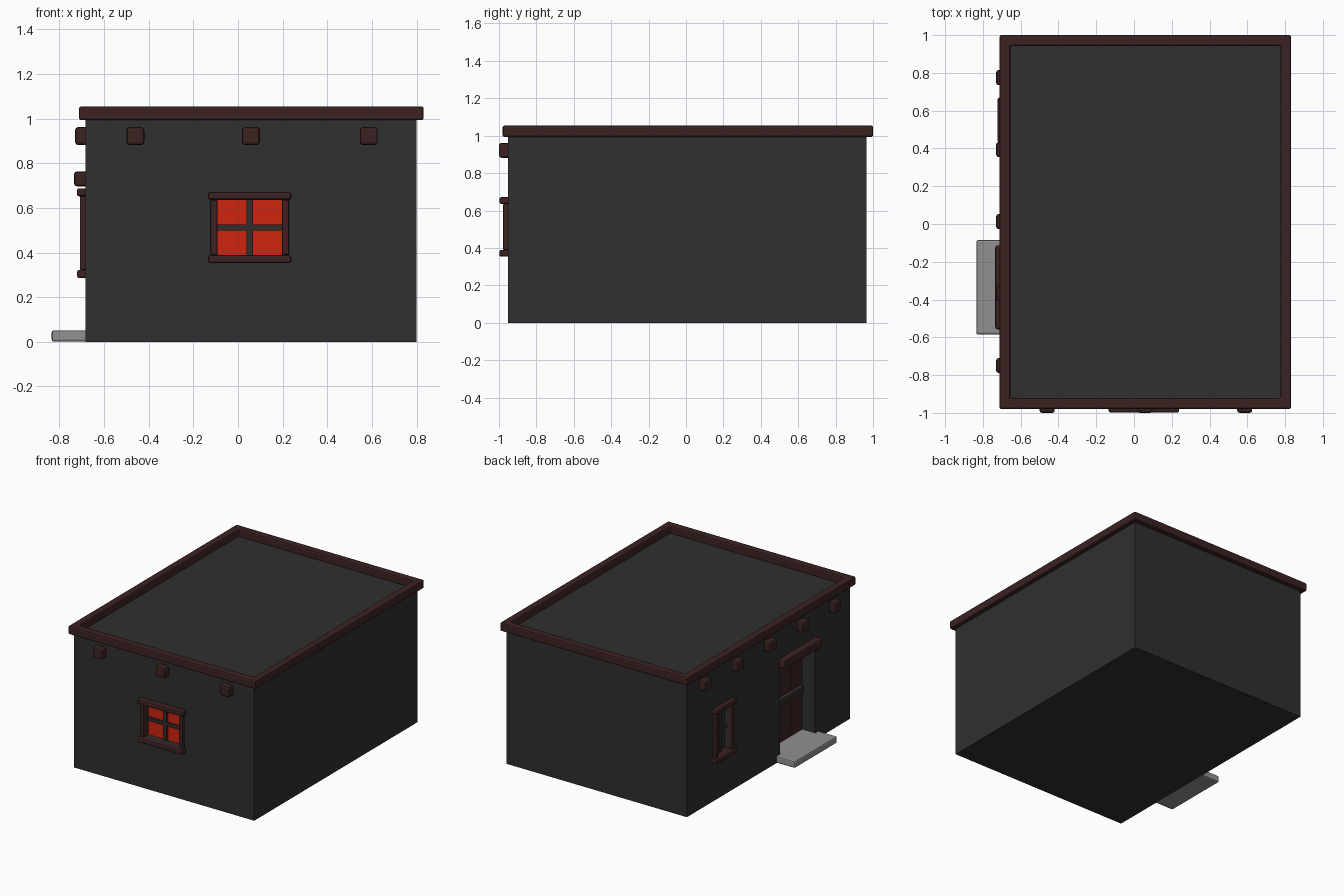
import bpy, bmesh
from mathutils import Vector

if "Cube" in bpy.data.objects:
    bpy.data.objects.remove(bpy.data.objects["Cube"], do_unlink=True)


def material(name, rgb):
    m = bpy.data.materials.new(name)
    m.use_nodes = True
    m.diffuse_color = (*rgb, 1)
    bsdf = next(n for n in m.node_tree.nodes if n.type == 'BSDF_PRINCIPLED')
    bsdf.inputs["Base Color"].default_value = (*rgb, 1)
    return m


WALL = material("charcoal wall", (0.029, 0.029, 0.029))
WOOD = material("dark red wood", (0.045, 0.016, 0.016))
GLASS = material("glowing red glass", (0.62, 0.018, 0.005))
IRON = material("dark iron", (0.032, 0.027, 0.025))
STONE = material("grey stone", (0.28, 0.28, 0.28))


def finish(name, bm, mat, bevel=0):
    bmesh.ops.recalc_face_normals(bm, faces=bm.faces)
    mesh = bpy.data.meshes.new(name)
    bm.to_mesh(mesh)
    bm.free()
    mesh.materials.append(mat)
    ob = bpy.data.objects.new(name, mesh)
    bpy.context.collection.objects.link(ob)
    if bevel:
        mod = ob.modifiers.new("bevel", 'BEVEL')
        mod.width = bevel
        mod.segments = 2
    return ob


def box(name, x, y, z, mat, bevel=0):
    """Box from (min, max) pairs along each axis."""
    bm = bmesh.new()
    bmesh.ops.create_cube(bm, size=1)
    for v in bm.verts:
        v.co = Vector([(r[0] + r[1]) / 2 + c * (r[1] - r[0])
                       for r, c in zip((x, y, z), v.co)])
    return finish(name, bm, mat, bevel)


def cut(target, x, y, z):
    cutter = box("cutter", x, y, z, WALL)
    cutter.hide_render = True
    mod = target.modifiers.new("cut", 'BOOLEAN')
    mod.object = cutter
    mod.solver = 'EXACT'
    bpy.context.view_layer.objects.active = target
    bpy.ops.object.modifier_apply(modifier=mod.name)
    bpy.data.objects.remove(cutter, do_unlink=True)


# Wall planes
X0, X1, Y0, Y1, TOP = -0.683, 0.80, -0.952, 0.965, 1.0
DOOR_Y = (-0.54, -0.13)
DOOR_X = X0 + 0.125

walls = box("walls", (X0, X1), (Y0, Y1), (0, TOP), WALL)
cut(walls, (X0 - 0.1, DOOR_X), DOOR_Y, (0.01, 0.71))


# Raised roof rim: a rectangular ring
def rim(name, outer, inner, z0, z1):
    bm = bmesh.new()

    def loop(r, z):
        return [bm.verts.new((x, y, z)) for x, y in
                ((r[0], r[2]), (r[1], r[2]), (r[1], r[3]), (r[0], r[3]))]
    loops = [loop(outer, z0), loop(outer, z1), loop(inner, z1), loop(inner, z0)]
    for a, b in zip(loops, loops[1:] + loops[:1]):
        for i in range(4):
            j = (i + 1) % 4
            bm.faces.new((a[i], a[j], b[j], b[i]))
    return finish(name, bm, WOOD, 0.01)


rim("roof_rim", (-0.712, 0.832, -0.98, 1.0), (-0.655, 0.775, -0.922, 0.943),
    0.993, 1.055)

# Projecting roof beam ends
for i, x in enumerate((-0.46, 0.058, 0.586)):
    box(f"front_beam_{i}", (x - 0.04, x + 0.04), (-1.0, Y0 + 0.05),
        (0.882, 0.962), WOOD, 0.013)
for i in range(5):
    y = 0.775 - i * 0.381
    box(f"side_beam_{i}", (-0.73, X0 + 0.05), (y - 0.04, y + 0.04),
        (0.882, 0.962), WOOD, 0.013)


def window(name, side, a, z, glass):
    """Framed window; a is its span along the wall, depth is measured outward."""
    def part(label, span, depth, height, mat, bevel=0):
        if side == 'front':
            x, y = span, (Y0 - depth[1], Y0 - depth[0])
        else:
            x, y = (X0 - depth[1], X0 - depth[0]), span
        return x, y, height, (f"{name}_{label}", mat, bevel)

    def add(*args):
        x, y, height, (label, mat, bevel) = part(*args)
        box(label, x, y, height, mat, bevel)

    a0, a1 = a
    z0, z1 = z
    j, r = 0.042, 0.036
    cut(walls, *part("hole", (a0 + j, a1 - j), (-0.04, 0.1),
                     (z0 + r, z1 - r), WALL)[:3])
    out = 0.046 if side == 'front' else 0.039
    add("lintel", a, (-0.04, out), (z1 - r, z1), WOOD, 0.01)
    add("sill", a, (-0.04, out), (z0, z0 + r), WOOD, 0.01)
    for n, s in (("left_jamb", a0 + 0.011), ("right_jamb", a1 - j)):
        add(n, (s, s + j - 0.011), (-0.04, 0.026), (z0 + r, z1 - r), WOOD, 0.006)
    add("glass", (a0 + j, a1 - j), (-0.045, -0.034), (z0 + r, z1 - r), glass)
    mid, mz = (a0 + a1) / 2, (z0 + z1) / 2
    add("upright_bar", (mid - 0.015, mid + 0.015), (-0.04, -0.016),
        (z0 + r, z1 - r), IRON)
    add("cross_bar", (a0 + j, a1 - j), (-0.04, -0.018),
        (mz - 0.013, mz + 0.013), IRON)


window("front_window", 'front', (-0.134, 0.239), (0.353, 0.672), GLASS)
window("side_window", 'side', (0.43, 0.67), (0.286, 0.688), IRON)

# Recessed plank door with its bar, lintel and step
width = (DOOR_Y[1] - DOOR_Y[0]) / 3
for i in range(3):
    y = DOOR_Y[0] + i * width
    box(f"door_plank_{i}", (DOOR_X - 0.02, DOOR_X + 0.01), (y, y + width),
        (0.01, 0.71), WOOD, 0.006)
box("door_bar", (DOOR_X - 0.05, DOOR_X), (DOOR_Y[0] + 0.02, DOOR_Y[1] - 0.02),
    (0.34, 0.39), IRON, 0.008)
box("door_lintel", (-0.735, X0 + 0.05), (-0.558, -0.113), (0.697, 0.763),
    WOOD, 0.013)
box("door_step", (-0.835, DOOR_X - 0.01), (-0.585, -0.085), (0.0, 0.05),
    STONE, 0.01).location.z = 0.001
